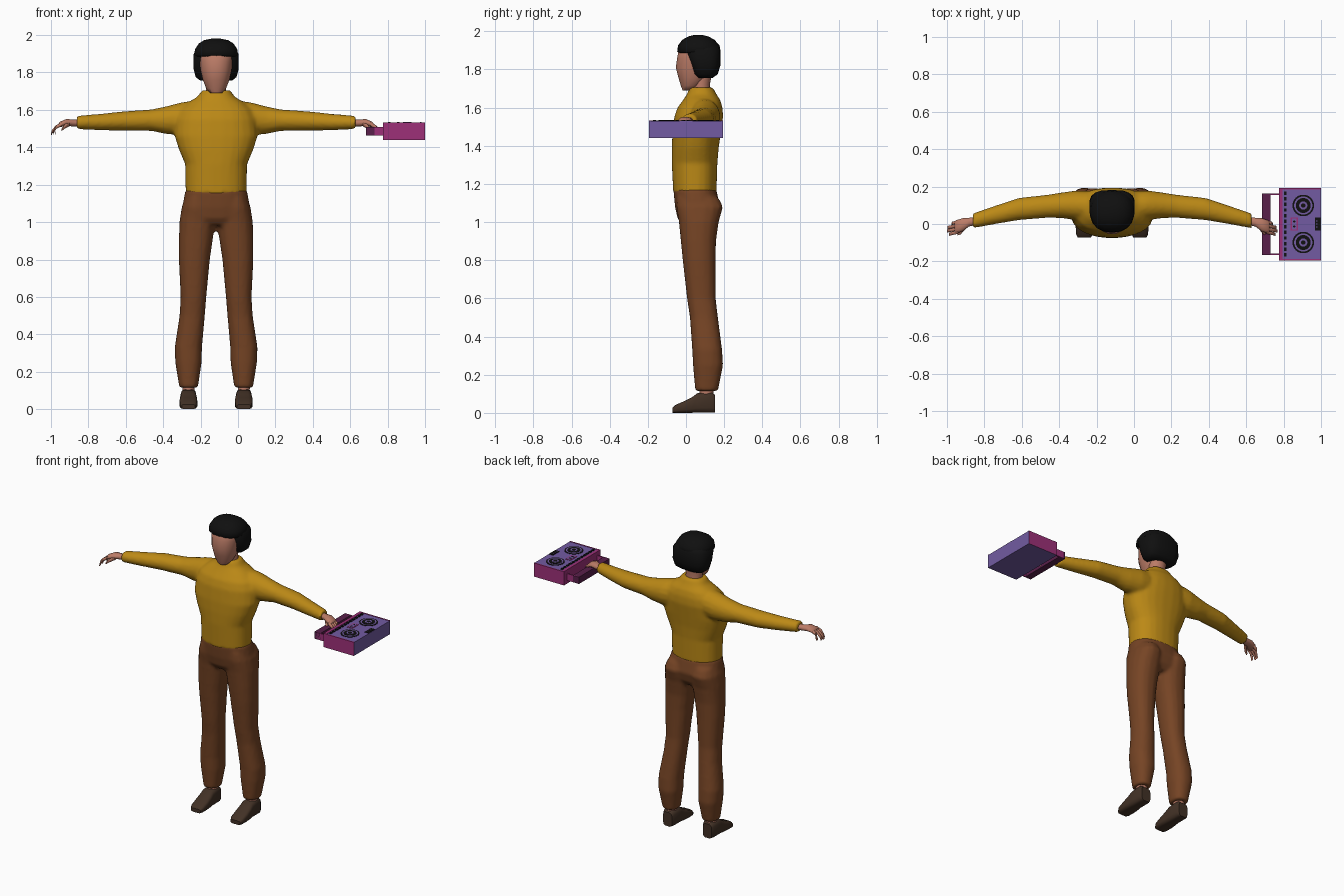
import bpy, bmesh, math
from mathutils import Vector

CX = -0.117  # centre line of the body
X, Y, Z = Vector((1, 0, 0)), Vector((0, 1, 0)), Vector((0, 0, 1))


def material(name, rgb):
    m = bpy.data.materials.new(name)
    m.diffuse_color = (*rgb, 1)
    return m


SHIRT = material("mustard", (0.50, 0.25, 0.008))
PANTS = material("brown", (0.18, 0.058, 0.018))
SHOE = material("dark_brown", (0.055, 0.031, 0.019))
SKIN = material("skin", (0.50, 0.20, 0.135))
HAIR = material("black", (0.005, 0.005, 0.005))
PURPLE = material("purple", (0.17, 0.105, 0.36))
MAGENTA = material("magenta", (0.34, 0.03, 0.19))
PLUM = material("plum", (0.10, 0.014, 0.07))


def finish(name, bm, mats, angle=45):
    bmesh.ops.recalc_face_normals(bm, faces=bm.faces)
    me = bpy.data.meshes.new(name)
    bm.to_mesh(me)
    bm.free()
    for m in mats:
        me.materials.append(m)
    ob = bpy.data.objects.new(name, me)
    bpy.context.collection.objects.link(ob)
    bpy.ops.object.select_all(action='DESELECT')
    ob.select_set(True)
    bpy.context.view_layer.objects.active = ob
    bpy.ops.object.shade_smooth_by_angle(angle=math.radians(angle))
    return ob


def tube(bm, rings, u, v, sides=16, power=2.0):
    """Closed loft through (centre, radius along u, radius along v) rings."""
    loops = []
    for c, ru, rv in rings:
        loop = []
        for i in range(sides):
            a = 2 * math.pi * (i + 0.5) / sides
            ca, sa = math.cos(a), math.sin(a)
            pu = math.copysign(abs(ca) ** (2 / power), ca)
            pv = math.copysign(abs(sa) ** (2 / power), sa)
            loop.append(bm.verts.new(Vector(c) + u * ru * pu + v * rv * pv))
        loops.append(loop)
    for a, b in zip(loops, loops[1:]):
        for i in range(sides):
            j = (i + 1) % sides
            bm.faces.new((a[i], a[j], b[j], b[i]))
    bm.faces.new(loops[0])
    bm.faces.new(loops[-1])


def stack(bm, rows, sides=16, power=2.0):
    """Vertical loft: rows of (z, x offset, half width, y front, y back)."""
    tube(bm, [((CX + dx, (y0 + y1) / 2, z), rx, (y1 - y0) / 2)
              for z, dx, rx, y0, y1 in rows], X, Y, sides, power)


def blend(ob):
    """Fuse overlapping lofts into one cloth surface."""
    r = ob.modifiers.new("fuse", 'REMESH')
    r.mode = 'VOXEL'
    r.voxel_size = 0.011
    r.use_smooth_shade = True
    s = ob.modifiers.new("soften", 'SMOOTH')
    s.factor, s.iterations = 0.5, 4


# Shirt: torso and both sleeves
bm = bmesh.new()
stack(bm, [(1.15, 0, .163, -.067, .160), (1.31, 0, .166, -.075, .165),
           (1.39, 0, .200, -.075, .172), (1.46, 0, .222, -.072, .182),
           (1.55, 0, .215, -.062, .195), (1.60, 0, .195, -.045, .192),
           (1.64, 0, .150, -.015, .180), (1.67, 0, .100, .005, .160),
           (1.705, 0, .076, .018, .142)], 24, 2.3)
for s in (-1, 1):
    tube(bm, [((CX + s * d, y, z), ry, rz) for d, y, z, ry, rz in [
        (.08, .090, 1.560, .085, .098), (.19, .100, 1.552, .080, .088),
        (.27, .100, 1.545, .069, .074), (.345, .095, 1.545, .062, .058),
        (.50, .080, 1.540, .060, .052), (.62, .050, 1.535, .050, .044),
        (.745, .017, 1.533, .040, .036)]], Y, Z)
blend(finish("shirt", bm, [SHIRT]))

# Trousers: hips and both legs
bm = bmesh.new()
stack(bm, [(1.175, 0, .164, -.067, .158), (1.08, 0, .182, -.058, .180),
           (1.02, 0, .185, -.045, .165), (.985, 0, .150, -.02, .14)], 24, 2.4)
for s in (-1, 1):
    stack(bm, [(z, s * (a + b) / 2, (b - a) / 2, y0, y1) for z, a, b, y0, y1 in [
        (1.13, .03, .165, -.05, .170), (1.08, .01, .185, -.052, .195),
        (1.00, .004, .197, -.038, .172), (.90, .018, .200, -.028, .158),
        (.80, .033, .200, -.018, .156), (.60, .052, .190, .005, .156),
        (.50, .060, .196, .020, .168), (.33, .075, .222, .032, .190),
        (.25, .077, .219, .036, .195), (.115, .097, .197, .048, .168)]], 16, 2.3)
blend(finish("trousers", bm, [PANTS]))

# Ankles and shoes
for s, side in ((-1, "right"), (1, "left")):
    cx = CX + s * .148
    bm = bmesh.new()
    stack(bm, [(.07, s * .148, .032, .07, .145), (.15, s * .148, .034, .07, .145)], 12)
    finish(side + "_ankle", bm, [SKIN])
    bm = bmesh.new()
    tube(bm, [((cx, y, h / 2), w, h / 2) for y, w, h in [
        (-.072, .036, .026), (-.055, .045, .042), (-.01, .048, .062),
        (.03, .046, .082), (.06, .042, .104), (.135, .042, .108),
        (.152, .034, .095)]], X, Z, 12, 4)
    finish(side + "_shoe", bm, [SHOE])

# Hands: palm, four curled fingers and a thumb
for s, side in ((-1, "right"), (1, "left")):
    bm = bmesh.new()
    tube(bm, [((CX + s * d, y, z), ry, rz) for d, y, z, ry, rz in [
        (.72, .018, 1.53, .022, .020), (.765, .010, 1.530, .024, .019),
        (.80, -.004, 1.533, .036, .019), (.835, -.016, 1.522, .037, .015),
        (.842, -.018, 1.518, .032, .010)]], Y, Z, 12)
    for i in range(4):
        y = .010 - i * .018
        reach = (.86, .88, .883, .873)[i]
        tube(bm, [((CX + s * d, y - o, z), .0095, r) for d, o, z, r in [
            (.825, 0, 1.524, .012), (.855, .006, 1.508, .011),
            (reach - .005, .010, 1.485, .010), (reach, .012, 1.468, .006)]], Y, Z, 8)
    tube(bm, [((CX + s * d, y, z), r, r) for d, y, z, r in [
        (.785, -.015, 1.525, .014), (.81, -.045, 1.51, .012),
        (.828, -.055, 1.492, .007)]], Y, Z, 8)
    finish(side + "_hand", bm, [SKIN], 60)

# Neck and head
bm = bmesh.new()
stack(bm, [(1.66, 0, .060, .028, .135), (1.72, 0, .054, .030, .125),
           (1.80, 0, .060, .030, .140)], 14)
finish("neck", bm, [SKIN])
bm = bmesh.new()
stack(bm, [(1.690, 0, .032, -.018, .040), (1.715, 0, .054, -.028, .075),
           (1.76, 0, .072, -.042, .120), (1.81, 0, .084, -.055, .140),
           (1.86, 0, .090, -.048, .150), (1.90, 0, .092, -.040, .150),
           (1.94, 0, .070, -.010, .130)], 16, 2.2)
finish("head", bm, [SKIN], 60)

# Hair: crown over the forehead, and the fall around the sides and back
bm = bmesh.new()
stack(bm, [(1.885, 0, .110, -.036, .170), (1.895, 0, .119, -.046, .181),
           (1.925, 0, .114, -.042, .176), (1.955, 0, .094, -.020, .150),
           (1.973, 0, .065, .012, .118), (1.981, 0, .025, .045, .085)], 18, 2.3)
finish("hair_crown", bm, [HAIR], 60)
bm = bmesh.new()
stack(bm, [(1.756, 0, .085, .058, .140), (1.775, 0, .110, .038, .166),
           (1.82, 0, .122, .022, .180), (1.90, 0, .121, -.010, .182),
           (1.93, 0, .095, .0, .165)], 18, 3)
finish("hair_back", bm, [HAIR], 60)


# Stereo
def box(name, x0, x1, y0, y1, z0, z1, mat):
    bm = bmesh.new()
    bmesh.ops.create_cube(bm, size=1)
    for v in bm.verts:
        v.co = ((x0 + x1) / 2 + v.co.x * (x1 - x0), (y0 + y1) / 2 + v.co.y * (y1 - y0),
                (z0 + z1) / 2 + v.co.z * (z1 - z0))
    return finish(name, bm, mat if isinstance(mat, list) else [mat], 30)


def disc(name, x, y, z, r, mat):
    bm = bmesh.new()
    tube(bm, [((x, y, z - .003), r, r), ((x, y, z), r, r)], X, Y, 20)
    finish(name, bm, [mat], 30)


TOP = 1.53
case = box("stereo_case", .775, 1.0, -.195, .193, 1.44, TOP, [MAGENTA, PURPLE])
for p in case.data.polygons:  # purple top, bottom and outer end
    p.material_index = int(abs(p.normal.z) > .5 or p.normal.x > .5)
for y in (-.195, .185):
    box("stereo_edge_trim", .775, 1.0, y, y + .008, TOP - .002, TOP + .002, MAGENTA)
box("stereo_rim_trim", .775, .795, -.195, .193, TOP - .002, TOP + .003, MAGENTA)

# Speakers: concentric plates
for y in (-.099, .099):
    for i, (r, m) in enumerate([(.058, HAIR), (.049, PURPLE), (.040, HAIR),
                                (.022, PURPLE), (.012, HAIR)]):
        disc("speaker_ring", .905, y, TOP + .0015 + i * .0012, r, m)

# Buttons, cassette door and tuning dial
for i in range(12):
    y = -.165 + i * .03
    box("button", .802, .816, y - .009, y + .009, TOP - .002, TOP + .005, HAIR)
box("cassette_frame", .838, .876, -.036, .036, TOP - .002, TOP + .002, MAGENTA)
box("cassette_door", .844, .870, -.030, .030, TOP - .002, TOP + .0032, PURPLE)
for y in (-.014, .014):
    disc("cassette_reel", .857, y, TOP + .0045, .006, HAIR)
box("tuning_dial", .968, .998, -.034, .034, TOP - .002, TOP + .003, HAIR)
for y in (-.017, .0, .017):
    box("dial_mark", .972, .980, y - .003, y + .003, TOP, TOP + .0042, PURPLE)

# Carrying handle
box("handle_bar", .685, .730, -.166, .162, 1.462, 1.508, PLUM)
for y in (-.166, .154):
    box("handle_arm", .700, .78, y, y + .008, 1.462, 1.508, MAGENTA)
